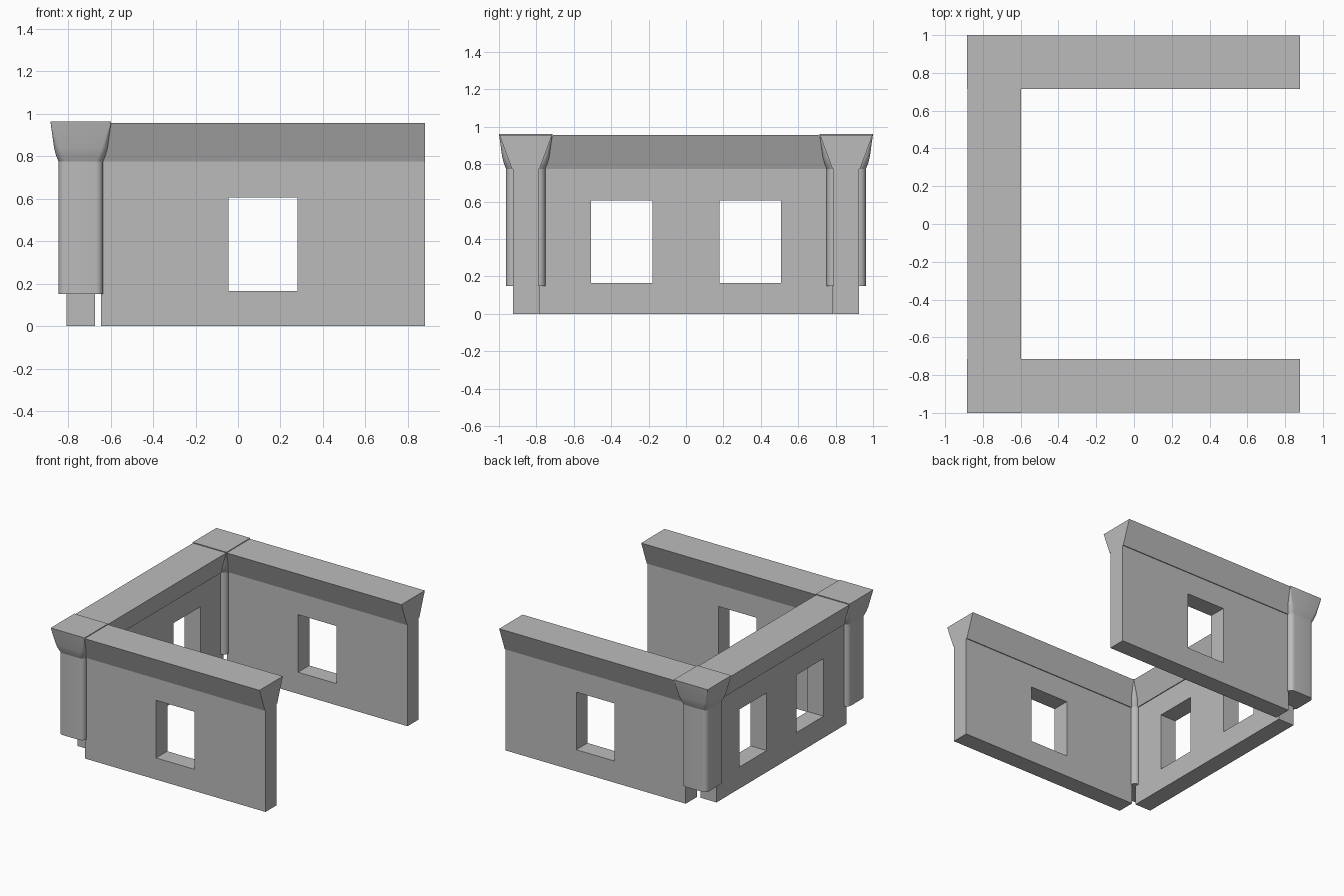
import bpy, bmesh, math
from mathutils import Vector

if "Cube" in bpy.data.objects:
    bpy.data.objects.remove(bpy.data.objects["Cube"], do_unlink=True)

stone = bpy.data.materials.new("grey_stone")
stone.use_nodes = True
GREY = (0.5, 0.5, 0.5, 1)
stone.diffuse_color = GREY
stone.node_tree.nodes["Principled BSDF"].inputs["Base Color"].default_value = GREY

CX, CY = -0.74, 0.857           # corner column centre
THICK, WALL_TOP = 0.135, 0.775
SILL, HEAD = 0.165, 0.605


def add_object(name, bm, location=(0, 0, 0), turn=0.0):
    bmesh.ops.remove_doubles(bm, verts=bm.verts, dist=1e-5)
    bmesh.ops.recalc_face_normals(bm, faces=bm.faces)
    mesh = bpy.data.meshes.new(name)
    bm.to_mesh(mesh)
    bm.free()
    mesh.materials.append(stone)
    obj = bpy.data.objects.new(name, mesh)
    bpy.context.collection.objects.link(obj)
    obj.location = location
    obj.rotation_euler.z = turn
    return obj


def loft(bm, rings):
    """Skin a stack of equal-sized rings and close both ends."""
    loops = [[bm.verts.new(p) for p in ring] for ring in rings]
    for low, high in zip(loops, loops[1:]):
        for i in range(len(low)):
            j = (i + 1) % len(low)
            bm.faces.new((low[i], low[j], high[j], high[i]))
    bm.faces.new(loops[0][::-1])
    bm.faces.new(loops[-1])


def wall(name, start, end, windows, location, turn=0.0):
    """Flat panel with window holes, thickened about its middle plane."""
    cuts = [start] + [x for w in windows for x in w] + [end]
    levels = [0, SILL, HEAD, WALL_TOP]
    bm = bmesh.new()
    for col, (x0, x1) in enumerate(zip(cuts, cuts[1:])):
        for row, (z0, z1) in enumerate(zip(levels, levels[1:])):
            if col % 2 and row == 1:
                continue
            bm.faces.new([bm.verts.new(p) for p in
                          ((x0, 0, z0), (x1, 0, z0), (x1, 0, z1), (x0, 0, z1))])
    obj = add_object(name, bm, location, turn)
    solid = obj.modifiers.new("thickness", "SOLIDIFY")
    solid.thickness = THICK
    solid.offset = 0
    return obj


def cornice(name, start, end, slant_start, slant_end, location, turn=0.0):
    """Flared beam; slanted ends follow the flare of the corner caps."""
    def ring(x0, x1, half, z):
        return [(x0, -half, z), (x1, -half, z), (x1, half, z), (x0, half, z)]
    bm = bmesh.new()
    loft(bm, [ring(start - slant_start, end + slant_end, 0.074, WALL_TOP),
              ring(start, end, 0.141, 0.957)])
    return add_object(name, bm, location, turn)


def rounded_square(half, radius, z, steps=6):
    points = []
    for corner in range(4):
        for s in range(steps + 1):
            a = math.pi / 2 * (corner + s / steps)
            mid = math.pi / 2 * corner + math.pi / 4
            c = Vector((math.cos(mid), math.sin(mid), 0)) * (half - radius) * math.sqrt(2)
            points.append((c.x + radius * math.cos(a), c.y + radius * math.sin(a), z))
    return points


def shade(obj):
    bpy.ops.object.select_all(action="DESELECT")
    obj.select_set(True)
    bpy.context.view_layer.objects.active = obj
    bpy.ops.object.shade_smooth_by_angle(angle=math.radians(30))


# Front and back walls with their cornices and corner columns
for side, sign in (("front", -1), ("back", 1)):
    y = sign * CY
    wall(side + "_wall", -0.645, 0.88, [(-0.045, 0.28)], (0, y, 0))
    cornice(side + "_cornice", -0.597, 0.88, 0.04, 0, (0, y, 0))

    bm = bmesh.new()
    loft(bm, [rounded_square(0.105, 0.035, 0.15),
              rounded_square(0.105, 0.035, WALL_TOP)])
    shade(add_object(side + "_corner_column", bm, (CX, y, 0)))

    # Flared cap: rounded at the column, square at the top
    bm = bmesh.new()
    loft(bm, [rounded_square(0.105, 0.035, WALL_TOP),
              rounded_square(0.117, 0.033, 0.805),
              rounded_square(0.126, 0.028, 0.84),
              rounded_square(0.143, 0.0005, 0.963)])
    shade(add_object(side + "_corner_cap", bm, (CX, y, 0)))

# Side wall joining the two corners
wall("side_wall", -0.785, 0.785, [(-0.507, -0.18), (0.18, 0.507)],
     (CX, 0, 0), math.pi / 2)
cornice("side_cornice", -0.714, 0.714, 0.04, 0.04, (CX, 0, 0), math.pi / 2)
